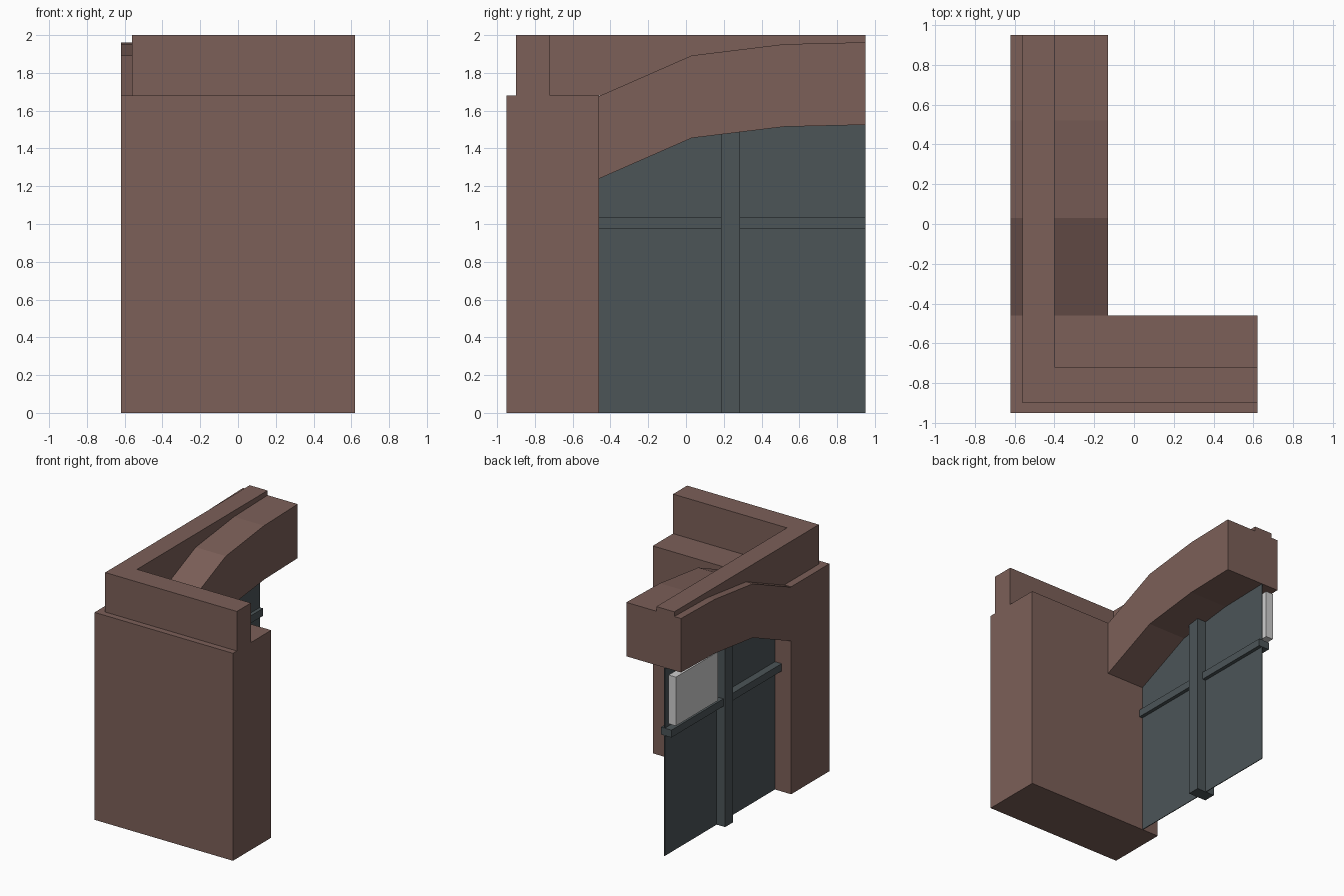
import bpy, bmesh
from mathutils import Vector

if "Cube" in bpy.data.objects:
    bpy.data.objects.remove(bpy.data.objects["Cube"], do_unlink=True)


def material(name, rgb):
    mat = bpy.data.materials.new(name)
    mat.use_nodes = True
    mat.diffuse_color = (*rgb, 1)
    bsdf = mat.node_tree.nodes["Principled BSDF"]
    bsdf.inputs["Base Color"].default_value = (*rgb, 1)
    bsdf.inputs["Roughness"].default_value = 0.8
    return mat


BROWN = material("brown_masonry", (0.20, 0.115, 0.098))
SLATE = material("slate_grey", (0.072, 0.090, 0.097))
WHITE = material("off_white", (0.62, 0.62, 0.62))


def prism(name, outline, axis, lo, hi, mat):
    """Extrude an outline: (y, z) points along x, or (x, y) points along z."""
    def place(p, d):
        return Vector((d, *p)) if axis == "x" else Vector((*p, d))
    bm = bmesh.new()
    face = bm.faces.new([bm.verts.new(place(p, lo)) for p in outline])
    ext = bmesh.ops.extrude_face_region(bm, geom=[face])
    shift = place((0, 0), hi - lo)
    bmesh.ops.translate(bm, vec=shift,
                        verts=[v for v in ext["geom"] if isinstance(v, bmesh.types.BMVert)])
    bmesh.ops.recalc_face_normals(bm, faces=bm.faces)
    mesh = bpy.data.meshes.new(name)
    bm.to_mesh(mesh)
    bm.free()
    mesh.materials.append(mat)
    obj = bpy.data.objects.new(name, mesh)
    bpy.context.collection.objects.link(obj)
    return obj


def box(name, x, y, z, mat):
    outline = [(x[0], y[0]), (x[1], y[0]), (x[1], y[1]), (x[0], y[1])]
    return prism(name, outline, "z", z[0], z[1], mat)


# Shared outer dimensions
LEFT, RIGHT = -0.62, 0.62
FRONT, PIER_BACK, BACK = -0.95, -0.46, 0.95
arch_under = [(PIER_BACK, 1.24), (0.03, 1.455), (0.52, 1.515), (BACK, 1.525)]
arch_over = [(y, z + 0.437) for y, z in arch_under]

# Solid pier and the faceted half arch springing from it
box("pier", (LEFT, RIGHT), (FRONT, PIER_BACK), (0, 1.68), BROWN)
prism("half_arch", arch_under + arch_over[::-1], "x", LEFT, -0.13, BROWN)

# L-shaped parapet along the front and the arch side
parapet = [(-0.56, -0.90), (RIGHT, -0.90), (RIGHT, -0.72),
           (-0.40, -0.72), (-0.40, BACK), (-0.56, BACK)]
prism("parapet", parapet, "z", 1.68, 2.0, BROWN)

# Thin infill panel filling the opening below the arch
prism("infill_panel", [(BACK, 0), (PIER_BACK, 0)] + arch_under,
      "x", -0.475, -0.469, SLATE)

# Crossing bars in front of and behind the panel
box("vertical_bar", (-0.55, -0.39), (0.185, 0.285), (0, 1.49), SLATE)
box("cross_bar", (-0.535, -0.44), (PIER_BACK, BACK), (0.975, 1.035), SLATE)

# Pale board on the outer side, above the cross bar
box("pale_board", (-0.575, -0.51), (0.41, BACK), (1.08, 1.475), WHITE)
